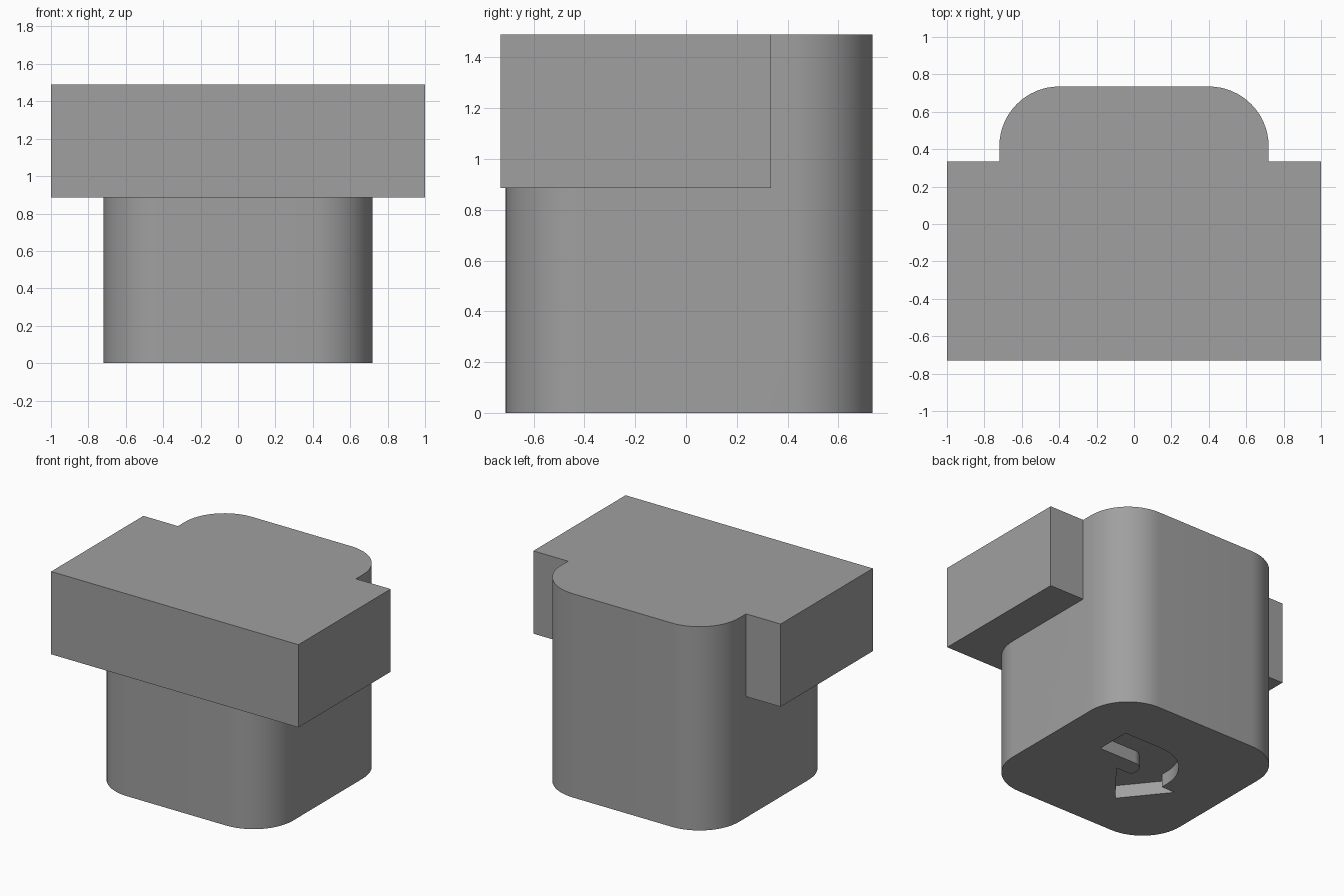
import bpy, bmesh, math

if "Cube" in bpy.data.objects:
    bpy.data.objects.remove(bpy.data.objects["Cube"])

grey = bpy.data.materials.new("plain grey")
grey.diffuse_color = (0.35, 0.35, 0.35, 1)
grey.use_nodes = True
grey.node_tree.nodes["Principled BSDF"].inputs["Base Color"].default_value = grey.diffuse_color


def arc(cx, cy, r, a0, a1, n=16):
    """Points along a circular arc, angles in degrees."""
    return [(cx + r * math.cos(math.radians(a0 + (a1 - a0) * i / n)),
             cy + r * math.sin(math.radians(a0 + (a1 - a0) * i / n)))
            for i in range(n + 1)]


def prism(name, outline, z0, z1):
    """Extrude a flat outline between two heights."""
    bm = bmesh.new()
    face = bm.faces.new([bm.verts.new((x, y, z0)) for x, y in outline])
    top = bmesh.ops.extrude_face_region(bm, geom=[face])["geom"]
    bmesh.ops.translate(bm, vec=(0, 0, z1 - z0),
                        verts=[g for g in top if isinstance(g, bmesh.types.BMVert)])
    bmesh.ops.recalc_face_normals(bm, faces=bm.faces)
    mesh = bpy.data.meshes.new(name)
    bm.to_mesh(mesh)
    bm.free()
    mesh.materials.append(grey)
    obj = bpy.data.objects.new(name, mesh)
    bpy.context.collection.objects.link(obj)
    return obj


def combine(target, other, operation):
    """Apply a boolean and remove the helper."""
    mod = target.modifiers.new(operation, 'BOOLEAN')
    mod.operation, mod.object, mod.solver = operation, other, 'EXACT'
    bpy.context.view_layer.objects.active = target
    bpy.ops.object.modifier_apply(modifier=mod.name)
    bpy.data.objects.remove(other)


# Rounded square stem
W, Y0, Y1, R, H = 0.72, -0.71, 0.735, 0.32, 1.49
stem_outline = (arc(W - R, Y1 - R, R, 0, 90) + arc(R - W, Y1 - R, R, 90, 180)
                + arc(R - W, Y0 + R, R, 180, 270) + arc(W - R, Y0 + R, R, 270, 360))
body = prism("stem_with_head", stem_outline, 0, H)

# Wide block across the top
head = prism("head_block", [(-1, -0.73), (1, -0.73), (1, 0.335), (-1, 0.335)], 0.885, H)
combine(body, head, 'UNION')

# Curved arrow recess in the underside
cx, cy = 0.05, -0.01
arrow_outline = ([(0.35, 0.33)] + arc(cx, cy, 0.34, 90, 180)
                 + [(-0.29, -0.06), (-0.40, -0.06), (-0.15, -0.37), (0.10, -0.06), (-0.03, -0.06)]
                 + arc(cx, cy, 0.08, 180, 90) + [(0.35, 0.07)])
recess = prism("arrow_recess", arrow_outline, -0.1, 0.095)
combine(body, recess, 'DIFFERENCE')

# Smooth curved walls, crisp edges
bpy.ops.object.select_all(action='DESELECT')
body.select_set(True)
bpy.context.view_layer.objects.active = body
bpy.ops.object.shade_smooth_by_angle(angle=math.radians(30))
